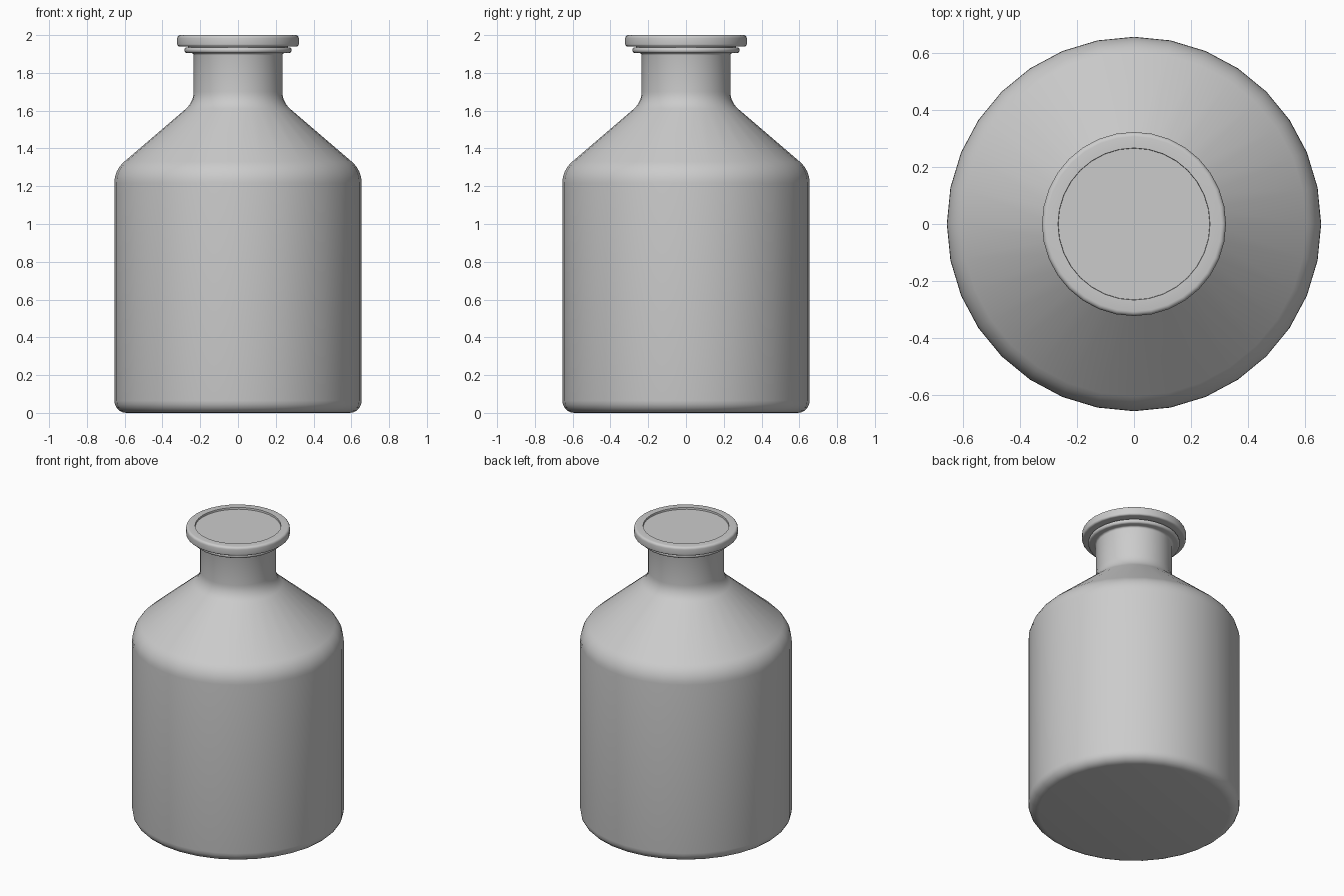
import bpy, math
from mathutils import Vector

if "Cube" in bpy.data.objects:
    bpy.data.objects.remove(bpy.data.objects["Cube"])

SIDES = 32


def rounded(points):
    """Round the corners of an (r, z, fillet radius, steps) profile."""
    out = []
    for i, (r, z, f, n) in enumerate(points):
        p = Vector((r, z))
        if f == 0:
            out.append(p)
            continue
        u = (Vector(points[i - 1][:2]) - p).normalized()
        v = (Vector(points[i + 1][:2]) - p).normalized()
        half = u.angle(v) / 2
        centre = p + (u + v).normalized() * (f / math.sin(half))
        a = p + u * (f / math.tan(half)) - centre
        b = p + v * (f / math.tan(half)) - centre
        sweep = a.angle(b)
        for k in range(n + 1):
            t = k / n
            out.append(centre + (a * math.sin((1 - t) * sweep)
                                 + b * math.sin(t * sweep)) / math.sin(sweep))
    return out


def lathe(name, points):
    """Revolve a profile around z; points on the axis become one vertex."""
    verts, rings, faces = [], [], []
    for r, z in rounded(points):
        count = 1 if r < 1e-5 else SIDES
        rings.append(range(len(verts), len(verts) + count))
        for k in range(count):
            a = 2 * math.pi * k / SIDES
            verts.append((r * math.cos(a), r * math.sin(a), z))
    for lo, hi in zip(rings, rings[1:]):
        for k in range(SIDES):
            j = (k + 1) % SIDES
            if len(lo) == 1:
                faces.append((lo[0], hi[j], hi[k]))
            elif len(hi) == 1:
                faces.append((lo[k], lo[j], hi[0]))
            else:
                faces.append((lo[k], lo[j], hi[j], hi[k]))
    mesh = bpy.data.meshes.new(name)
    mesh.from_pydata(verts, [], faces)
    obj = bpy.data.objects.new(name, mesh)
    bpy.context.collection.objects.link(obj)
    bpy.ops.object.select_all(action='DESELECT')
    bpy.context.view_layer.objects.active = obj
    obj.select_set(True)
    bpy.ops.object.shade_smooth_by_angle(angle=math.radians(35))
    return obj


# Bottle: rounded base, straight wall, sloping shoulder, neck and bead
lathe("bottle", [
    (0, 0, 0, 0),
    (0.655, 0, 0.065, 5),
    (0.655, 1.285, 0.15, 6),
    (0.235, 1.645, 0.12, 6),
    (0.235, 1.905, 0.012, 3),
    (0.284, 1.905, 0.014, 4),
    (0.284, 1.935, 0.014, 4),
    (0.265, 1.935, 0, 0),
    (0.265, 1.942, 0, 0),
])

# Cap: rounded rim with a shallow recessed disc on top
lathe("cap", [
    (0.265, 1.94, 0, 0),
    (0.322, 1.94, 0.012, 4),
    (0.322, 2.0, 0.016, 4),
    (0.266, 2.0, 0, 0),
    (0.265, 1.988, 0, 0),
    (0, 1.988, 0, 0),
])
